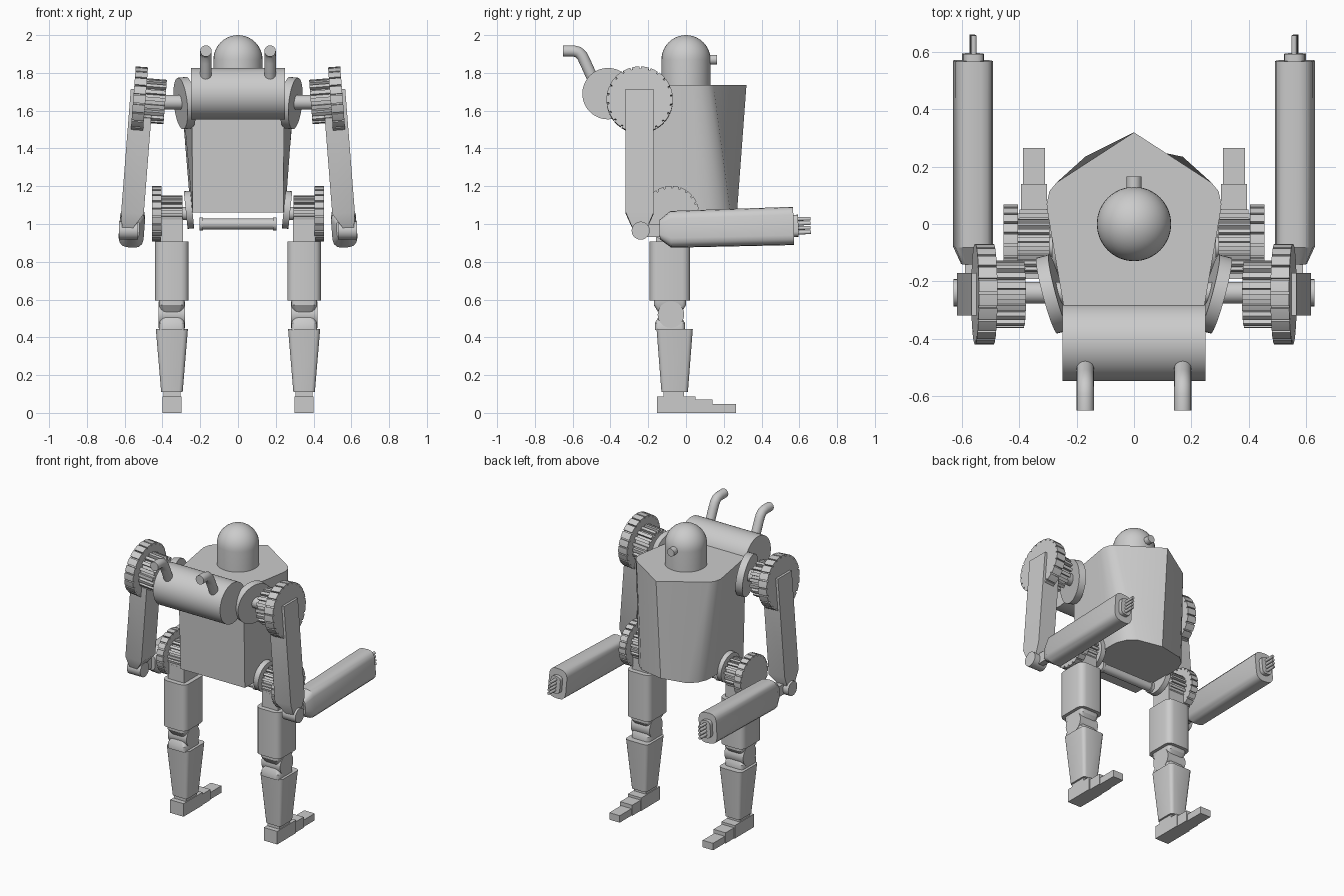
import bpy, bmesh
from math import pi, sin, cos, radians
from mathutils import Matrix, Vector

cube = bpy.data.objects.get("Cube")
if cube:
    bpy.data.objects.remove(cube, do_unlink=True)

grey = bpy.data.materials.new("light_grey")
grey.use_nodes = True
COLOUR = (0.6, 0.6, 0.6, 1)
grey.diffuse_color = COLOUR
grey.node_tree.nodes["Principled BSDF"].inputs["Base Color"].default_value = COLOUR

ALONG_X = Matrix.Rotation(pi / 2, 4, 'Y')      # local z becomes x
ALONG_Y = Matrix.Rotation(-pi / 2, 4, 'X')     # local z becomes y
MIRROR = Matrix.Scale(-1, 4, (1, 0, 0))


def at(x, y, z):
    return Matrix.Translation((x, y, z))


def loft(name, rings, matrix=None, paired=False):
    """Skin closed rings of points, cap both ends, optionally mirror."""
    sides = (("left_", Matrix()), ("right_", MIRROR)) if paired else (("", Matrix()),)
    for prefix, flip in sides:
        bm = bmesh.new()
        rows = [[bm.verts.new(p) for p in ring] for ring in rings]
        n = len(rows[0])
        for a, b in zip(rows, rows[1:]):
            for i in range(n):
                j = (i + 1) % n
                bm.faces.new((a[i], a[j], b[j], b[i]))
        bm.faces.new(rows[0])
        bm.faces.new(rows[-1])
        bm.transform(flip @ (matrix or Matrix()))
        bmesh.ops.recalc_face_normals(bm, faces=bm.faces)
        for f in bm.faces:
            f.smooth = True
        for e in bm.edges:
            e.smooth = e.calc_face_angle(0) < radians(32)
        mesh = bpy.data.meshes.new(prefix + name)
        bm.to_mesh(mesh)
        bm.free()
        mesh.materials.append(grey)
        ob = bpy.data.objects.new(prefix + name, mesh)
        bpy.context.collection.objects.link(ob)


def circle(r, z, n=32):
    return [Vector((r * cos(2 * pi * i / n), r * sin(2 * pi * i / n), z)) for i in range(n)]


def rod(name, r, z0, z1, matrix, paired=False, n=32):
    loft(name, [circle(r, z0, n), circle(r, z1, n)], matrix, paired)


def rect(hx, hy, z, cut=0.0, cx=0.0, cy=0.0):
    """Rectangle ring, with rounded corners when cut is set."""
    pts = []
    for k, (sx, sy) in enumerate(((1, 1), (-1, 1), (-1, -1), (1, -1))):
        for step in range(4 if cut else 1):
            a = k * pi / 2 + step * pi / 6
            dx, dy = (cut * cos(a), cut * sin(a)) if cut else (0, 0)
            pts.append(Vector((cx + sx * (hx - cut) + dx, cy + sy * (hy - cut) + dy, z)))
    return pts


def box(name, lo, hi, paired=False):
    c = (Vector(lo) + Vector(hi)) / 2
    h = (Vector(hi) - Vector(lo)) / 2
    loft(name, [rect(h.x, h.y, -h.z), rect(h.x, h.y, h.z)], at(*c), paired)


def gear(name, r, depth, teeth, fill, z0, z1, matrix):
    """Toothed wheel; fill is the share of each step taken by the tooth."""
    def ring(z):
        pts = []
        for t in range(teeth):
            for f, rad in ((0, r), (fill / 2, r), (fill, r), (fill, r - depth), (1, r - depth)):
                a = 2 * pi * (t + f) / teeth
                pts.append(Vector((rad * cos(a), rad * sin(a), z)))
        return pts
    loft(name, [ring(z0), ring(z1)], matrix, True)


# Torso: pointed chest plan at the top, blunter plan at the base
def plan(half, z):
    return [Vector((x, y, z)) for x, y in half] + \
           [Vector((-x, y, z)) for x, y in reversed(half) if x > 0]


top = [(0, .32), (.27, .145), (.295, .115), (.305, .07), (.3, .03), (.245, -.29)]
base = [(0, .27), (.17, .235), (.22, .19), (.245, .13), (.25, .06), (.24, -.27)]
loft("torso", [plan(base, 1.06), plan(top, 1.735)])

# Domed head and eye
dome = [circle(.13, 1.7)] + [circle(.13 * cos(a * pi / 20), 1.87 + .13 * sin(a * pi / 20))
                             for a in range(10)] + [circle(.004, 2.0)]
loft("head", dome)
rod("eye", .026, .1, .165, at(0, 0, 1.87) @ ALONG_Y, n=20)

# Back drum with two bent exhaust pipes
rod("back_drum", .136, -.25, .25, at(0, -.413, 1.69) @ ALONG_X, n=48)
path = [(-.485, 1.75), (-.535, 1.86), (-.55, 1.89), (-.57, 1.91), (-.595, 1.916), (-.652, 1.916)]
rings = []
for i, (y, z) in enumerate(path):
    y0, z0 = path[max(i - 1, 0)]
    y1, z1 = path[min(i + 1, len(path) - 1)]
    d = Vector((0, y1 - y0, z1 - z0)).normalized()
    up = Vector((1, 0, 0)).cross(d)
    rings.append([Vector((.17, y, z)) + p.x * Vector((1, 0, 0)) + p.y * up
                  for p in circle(.03, 0, 20)])
loft("exhaust_pipe", rings, None, True)

# Shoulder plates, axles and gears
tilt = Vector((.96, -.26, -.1)).to_track_quat('Z', 'Y').to_matrix().to_4x4()
rod("shoulder_plate", .137, -.025, .02, at(.285, -.245, 1.64) @ tilt, True, 40)
rod("shoulder_axle", .038, .24, .42, at(0, -.24, 1.645) @ ALONG_X, True)
ARM = at(.53, -.245, 1.657) @ Matrix.Rotation(-.078, 4, 'Y')
gear("shoulder_small_gear", .118, .02, 18, .5, -.145, -.03, ARM @ ALONG_X)
gear("shoulder_large_gear", .176, .012, 22, .84, -.04, .025, ARM @ ALONG_X)

# Upper arm, tapering to the elbow
loft("upper_arm", [rect(.025, .035, -.69, cx=.005), rect(.06, .074, -.6, cx=-.018),
                   rect(.06, .074, .055, cx=-.018)], ARM, True)
rod("elbow", .048, -.05, .05, at(.58, -.24, .965) @ ALONG_X, True, 20)
box("elbow_link", (.55, -.23, .93), (.59, -.12, 1.0), True)

# Forearm, wrist and fingers, leaning with the arm and rising slightly
FORE = at(.562, -.14, .97) @ Matrix.Rotation(radians(1.6), 4, 'X') \
    @ Matrix.Rotation(-.078, 4, 'Y') @ ALONG_Y
loft("forearm", [rect(.04, .05, 0, .025), rect(.066, .096, .06, .045),
                 rect(.066, .1, .71, .045)], FORE, True)
loft("wrist", [rect(.036, .058, .7, .025), rect(.036, .058, .735, .025)], FORE, True)
for i in range(4):
    rod("finger_%d" % (i + 1), .01, .73, .8, FORE @ at(0, -.036 + .024 * i, 0), True, 12)

# Hips: cross rod, side plates and gears
rod("hip_rod", .028, -.2, .2, at(0, -.08, 1.0) @ ALONG_X)
rod("hip_rod_cap", .035, .185, .205, at(0, -.08, 1.0) @ ALONG_X, True)
hip_tilt = Vector((.99, 0, -.1)).to_track_quat('Z', 'Y').to_matrix().to_4x4()
rod("hip_plate", .1, -.02, .015, at(.262, -.08, 1.075) @ hip_tilt, True)
rod("hip_axle", .035, .24, .42, at(0, -.08, 1.055) @ ALONG_X, True)
gear("hip_small_gear", .095, .016, 18, .5, .295, .41, at(0, -.078, 1.055) @ ALONG_X)
gear("hip_large_gear", .147, .011, 22, .8, .405, .455, at(0, -.078, 1.055) @ ALONG_X)

# Legs
LEG = at(.35, -.085, 0)
loft("hip_link", [rect(.06, .075, .88), rect(.06, .075, 1.04)], LEG, True)
loft("thigh", [rect(.089, .107, .595, .04), rect(.089, .107, .908, .04)], LEG, True)
loft("upper_knee_block", [rect(.05, .06, .53, .02), rect(.068, .085, .57, .02),
                          rect(.068, .085, .6, .02)], LEG, True)
rod("knee", .07, -.07, .07, at(.35, -.08, .52) @ ALONG_X, True)
loft("lower_knee_block", [rect(.068, .08, .44, .02), rect(.068, .08, .475, .02),
                          rect(.05, .06, .51, .02)], LEG, True)
loft("shin", [rect(.057, .07, .11, .02, cy=.025), rect(.085, .096, .445, .025, cy=.025)],
     LEG, True)
loft("ankle", [rect(.045, .055, .07, cy=.02), rect(.045, .055, .115, cy=.02)], LEG, True)

# Stepped feet
box("heel", (.3, -.153, 0), (.4, .05, .088), True)
box("instep", (.304, .05, 0), (.394, .14, .072), True)
box("toe", (.31, .14, 0), (.388, .265, .047), True)
